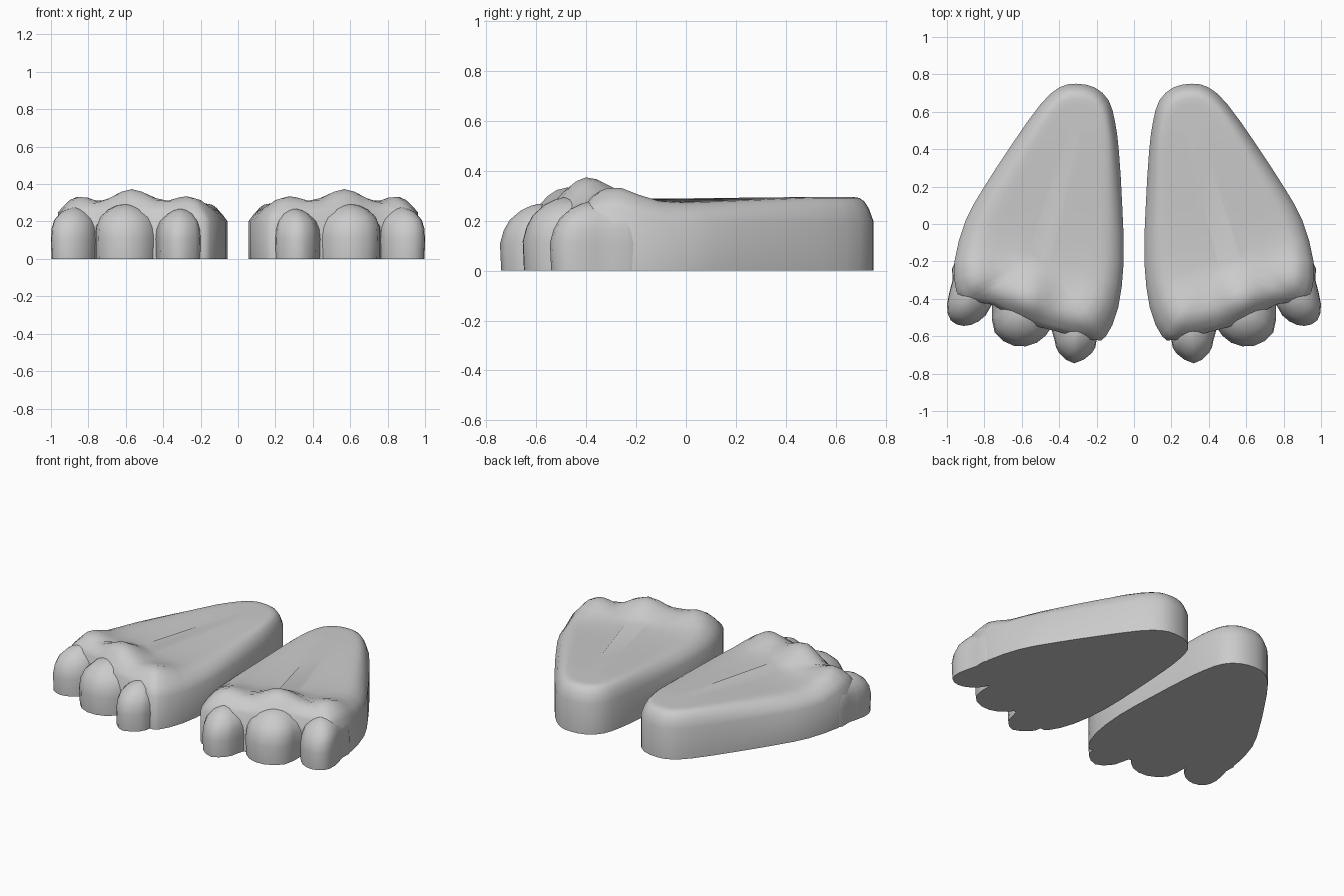
import bpy, bmesh, math
from mathutils import Vector

cube = bpy.data.objects.get("Cube")
if cube:
    bpy.data.objects.remove(cube, do_unlink=True)

grey = bpy.data.materials.new("light grey")
grey.diffuse_color = (0.6, 0.6, 0.6, 1)
grey.use_nodes = True
grey.node_tree.nodes["Principled BSDF"].inputs["Base Color"].default_value = (0.6, 0.6, 0.6, 1)


def loft(name, rings, side):
    """Skin a stack of closed rings, cap both ends; side -1 mirrors it in x."""
    bm = bmesh.new()
    loops = [[bm.verts.new((x * side, y, z)) for x, y, z in r] for r in rings]
    n = len(loops[0])
    for a, b in zip(loops, loops[1:]):
        for i in range(n):
            j = (i + 1) % n
            bm.faces.new((a[i], a[j], b[j], b[i]))
    bm.faces.new(loops[0])
    bm.faces.new(loops[-1])
    bmesh.ops.recalc_face_normals(bm, faces=bm.faces)
    me = bpy.data.meshes.new(name)
    bm.to_mesh(me)
    bm.free()
    me.materials.append(grey)
    ob = bpy.data.objects.new(name, me)
    bpy.context.collection.objects.link(ob)
    bpy.ops.object.select_all(action='DESELECT')
    ob.select_set(True)
    bpy.context.view_layer.objects.active = ob
    bpy.ops.object.shade_smooth_by_angle(angle=math.radians(50))


def refine(pts):
    """Add a rounded midpoint to every edge of a closed outline."""
    p = [Vector(q) for q in pts]
    out = []
    for i in range(len(p)):
        a, b, c, d = (p[(i + k) % len(p)] for k in (-1, 0, 1, 2))
        out += [b, (b + c) * 0.5625 - (a + d) * 0.0625]
    return out


def clamp(v):
    return max(0.0, min(1.0, v))


# Foot outline seen from above
OUTLINE = refine([
    (0.15, -0.60), (0.085, -0.45), (0.055, -0.2), (0.063, 0.1), (0.08, 0.38),
    (0.10, 0.54), (0.135, 0.66), (0.21, 0.73), (0.31, 0.75), (0.40, 0.73),
    (0.50, 0.64), (0.65, 0.43), (0.80, 0.2), (0.90, 0.02), (0.96, -0.2),
    (0.95, -0.36), (0.90, -0.41), (0.76, -0.43), (0.60, -0.52),
    (0.43, -0.57), (0.22, -0.62)])
HEEL, BALL = Vector((0.31, 0.5)), Vector((0.5, -0.15))
# Knuckle centres: x, y, rise, radius
KNUCKLES = [(0.27, -0.48, 0.045, 0.13), (0.57, -0.40, 0.085, 0.14), (0.86, -0.29, 0.05, 0.11)]


def top_height(x, y):
    z = 0.275 + 0.02 * clamp(y / 0.5)
    ridge = y - (-0.47 + 0.36 * (x - 0.28))
    z += 0.014 * math.exp(-(ridge / 0.14) ** 2)
    return z + max(r * math.exp(-((x - kx) ** 2 + (y - ky) ** 2) / s ** 2)
                   for kx, ky, r, s in KNUCKLES)


def foot_rings():
    rings = [[(p.x, p.y, 0) for p in OUTLINE]]
    axis = BALL - HEEL
    for t, rise in ((0, 0), (0.07, 0.5), (0.14, 0.8), (0.22, 0.95), (0.32, 1),
                    (0.44, 1), (0.58, 1), (0.72, 1), (0.86, 1)):
        ring = []
        for p in OUTLINE:
            k = clamp((p - HEEL).dot(axis) / axis.length_squared)
            q = p.lerp(HEEL + axis * k, t)
            rim = 0.2 + 0.05 * clamp((p.x - 0.1) / 0.3) * clamp((-0.1 - p.y) / 0.15)
            ring.append((q.x, q.y, rim + rise * (top_height(q.x, q.y) - rim)))
        rings.append(ring)
    return rings


# Toe: footprint, anchor the rings shrink towards, height
TOES = {
    "inner_toe": ([(0.20, -0.50), (0.20, -0.62), (0.225, -0.69), (0.32, -0.745),
                   (0.40, -0.69), (0.425, -0.62), (0.43, -0.50)], (0.305, -0.50), 0.267),
    "middle_toe": ([(0.43, -0.40), (0.435, -0.54), (0.52, -0.635), (0.64, -0.652),
                    (0.745, -0.58), (0.76, -0.44), (0.75, -0.38)], (0.60, -0.40), 0.292),
    "outer_toe": ([(0.76, -0.28), (0.765, -0.44), (0.83, -0.52), (0.91, -0.545),
                   (0.98, -0.515), (1.0, -0.43), (0.97, -0.30), (0.955, -0.2)], (0.87, -0.30), 0.275),
}
# Toe profile: height fraction, width scale, depth scale
PROFILE = [(0, 0.98, 0.98), (0.4, 1, 1), (0.6, 0.97, 0.94), (0.76, 0.86, 0.84),
           (0.9, 0.6, 0.66), (0.97, 0.34, 0.5), (1, 0.1, 0.38)]

for side, label in ((1, "left"), (-1, "right")):
    loft(label + "_foot", foot_rings(), side)
    for name, (shape, (ax, ay), h) in TOES.items():
        rings = [[(ax + (p.x - ax) * w, ay + (p.y - ay) * d, h * f) for p in refine(shape)]
                 for f, w, d in PROFILE]
        loft(label + "_" + name, rings, side)
